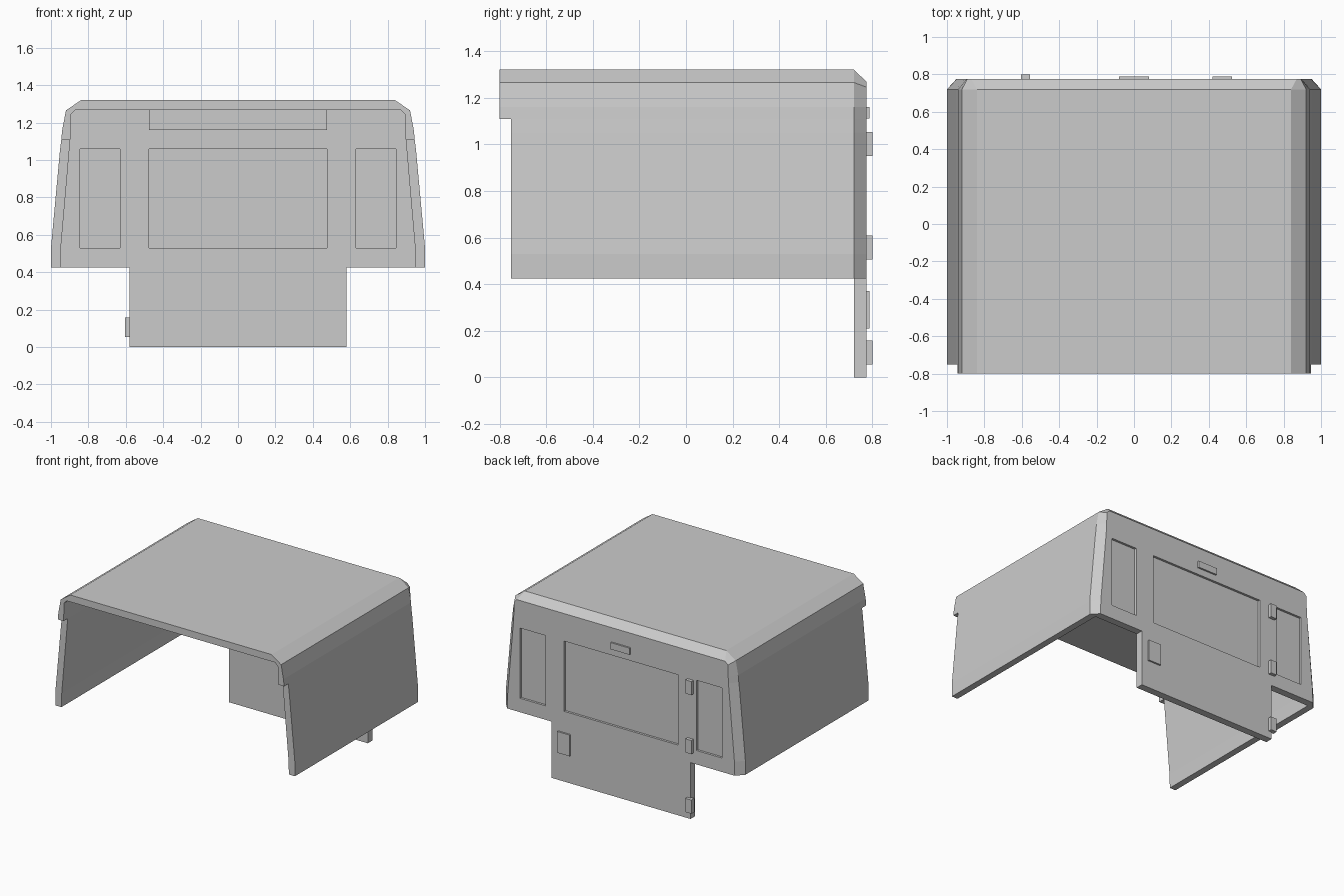
import bpy, bmesh

if "Cube" in bpy.data.objects:
    bpy.data.objects.remove(bpy.data.objects["Cube"])

# Right-hand half profiles (x, z), from the sill up to the roof
OUTER = [(1, .425), (1, .53), (.952, 1.05), (.945, 1.108), (.94, 1.16), (.92, 1.265), (.84, 1.32)]
INNER = [(.95, .425), (.947, .53), (.902, 1.05), (.897, 1.108), (.895, 1.16), (.892, 1.245), (.87, 1.268)]


def full(half):
    return half + [(-x, z) for x, z in reversed(half)]


def finish(bm, name):
    bmesh.ops.recalc_face_normals(bm, faces=bm.faces)
    me = bpy.data.meshes.new(name)
    bm.to_mesh(me)
    bm.free()
    ob = bpy.data.objects.new(name, me)
    bpy.context.collection.objects.link(ob)
    return ob


def boxes(name, spans):
    bm = bmesh.new()
    for x0, x1, y0, y1, z0, z1 in spans:
        vs = bmesh.ops.create_cube(bm, size=1)['verts']
        for v in vs:
            v.co = (x0 + (v.co.x + .5) * (x1 - x0),
                    y0 + (v.co.y + .5) * (y1 - y0),
                    z0 + (v.co.z + .5) * (z1 - z0))
    return finish(bm, name)


# Roof and side walls: hollow section, with the front lip only on the upper part
bm = bmesh.new()
out, inn = full(OUTER), full(INNER)
n = len(out)
ys = [-.8, -.75, .72]
grid = [[[bm.verts.new((x, y, z)) for x, z in prof] for prof in (out, inn)] for y in ys]
lip = range(3, n - 4)
for s in range(2):
    a, b = grid[s], grid[s + 1]
    for i in (lip if s == 0 else range(n - 1)):
        for k in range(2):
            bm.faces.new((a[k][i], a[k][i + 1], b[k][i + 1], b[k][i]))
for i in range(n - 1):
    g = grid[0 if i in lip else 1]
    bm.faces.new((g[0][i], g[0][i + 1], g[1][i + 1], g[1][i]))
    g = grid[2]
    bm.faces.new((g[0][i], g[0][i + 1], g[1][i + 1], g[1][i]))
for s, i in ((0, 3), (0, n - 4), (1, 0), (1, n - 1)):
    a, b = grid[s], grid[s + 1]
    bm.faces.new((a[0][i], a[1][i], b[1][i], b[0][i]))
loose = [v for v in bm.verts if not v.link_faces]
bmesh.ops.delete(bm, geom=loose, context='VERTS')
finish(bm, "roof_shell")

# Rear panel with chamfered rim and drop-down tailgate
gate = [(-.58, .425), (-.58, 0), (.58, 0), (.58, .425)]
bm = bmesh.new()
fr = [bm.verts.new((x, .72, z)) for x, z in out + gate]
bk = [bm.verts.new((x, .775, z)) for x, z in inn + gate]
bm.faces.new(fr)
bm.faces.new(bk)
m = len(fr)
for i in range(m):
    j = (i + 1) % m
    bm.faces.new((fr[i], fr[j], bk[j], bk[i]))
rear = finish(bm, "rear_panel")

# Window recesses on both faces
cuts = []
for x0, x1 in ((-.845, -.63), (-.475, .475), (.63, .845)):
    cuts += [(x0, x1, .70, .737, .53, 1.06), (x0, x1, .758, .80, .53, 1.06)]
cutter = boxes("window_cutter", cuts)
cutter.hide_render = True
mod = rear.modifiers.new("windows", 'BOOLEAN')
mod.operation = 'DIFFERENCE'
mod.solver = 'EXACT'
mod.object = cutter
bpy.context.view_layer.objects.active = rear
bpy.ops.object.modifier_apply(modifier=mod.name)
bpy.data.objects.remove(cutter)

# Rear fittings
for i, z in enumerate((.055, .505, .95)):
    boxes(f"hinge_{i + 1}", [(-.605, -.555, .765, .80, z, z + .103)])
boxes("rear_handle", [(-.08, .08, .77, .788, 1.11, 1.16)])
boxes("latch_plate", [(.42, .525, .77, .788, .21, .37)])

# Housing inside the rear panel above the window
boxes("inner_housing", [(-.475, .475, .69, .722, 1.16, 1.268)])
